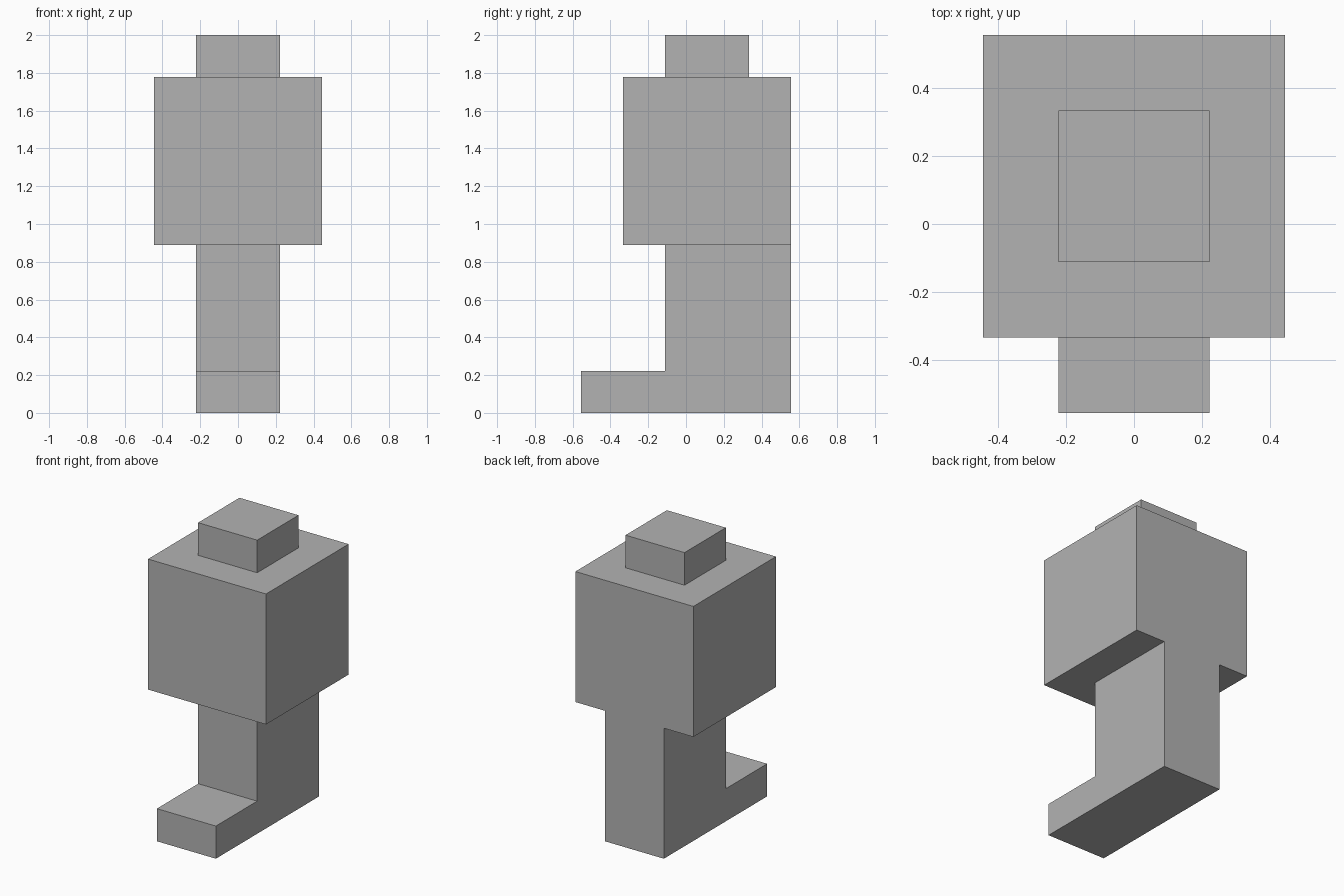
import bpy
import bmesh

default = bpy.data.objects.get("Cube")
if default:
    bpy.data.objects.remove(default, do_unlink=True)

U = 2 / 9  # block unit: the model is nine units tall

grey = bpy.data.materials.new("plain_grey")
grey.use_nodes = True
grey.diffuse_color = (0.45, 0.45, 0.45, 1)
grey.node_tree.nodes["Principled BSDF"].inputs["Base Color"].default_value = grey.diffuse_color


def extrude_side(name, profile, half_width):
    """Extrude a (y, z) outline, given in units, across x."""
    bm = bmesh.new()
    face = bm.faces.new([bm.verts.new((-half_width * U, y * U, z * U)) for y, z in profile])
    new = bmesh.ops.extrude_face_region(bm, geom=[face])["geom"]
    verts = [v for v in new if isinstance(v, bmesh.types.BMVert)]
    bmesh.ops.translate(bm, verts=verts, vec=(2 * half_width * U, 0, 0))
    bmesh.ops.recalc_face_normals(bm, faces=bm.faces)
    mesh = bpy.data.meshes.new(name)
    bm.to_mesh(mesh)
    bm.free()
    mesh.materials.append(grey)
    obj = bpy.data.objects.new(name, mesh)
    bpy.context.collection.objects.link(obj)
    return obj


def rectangle(y0, y1, z0, z1):
    return [(y0, z0), (y1, z0), (y1, z1), (y0, z1)]


# Leg with the foot reaching forward
extrude_side("leg_and_foot",
             [(-2.5, 0), (2.5, 0), (2.5, 4), (-0.5, 4), (-0.5, 1), (-2.5, 1)], 1)

# Large cubic body, flush with the back of the leg
extrude_side("body", rectangle(-1.5, 2.5, 4, 8), 2)

# Small block centred on the body
extrude_side("top_block", rectangle(-0.5, 1.5, 8, 9), 1)
